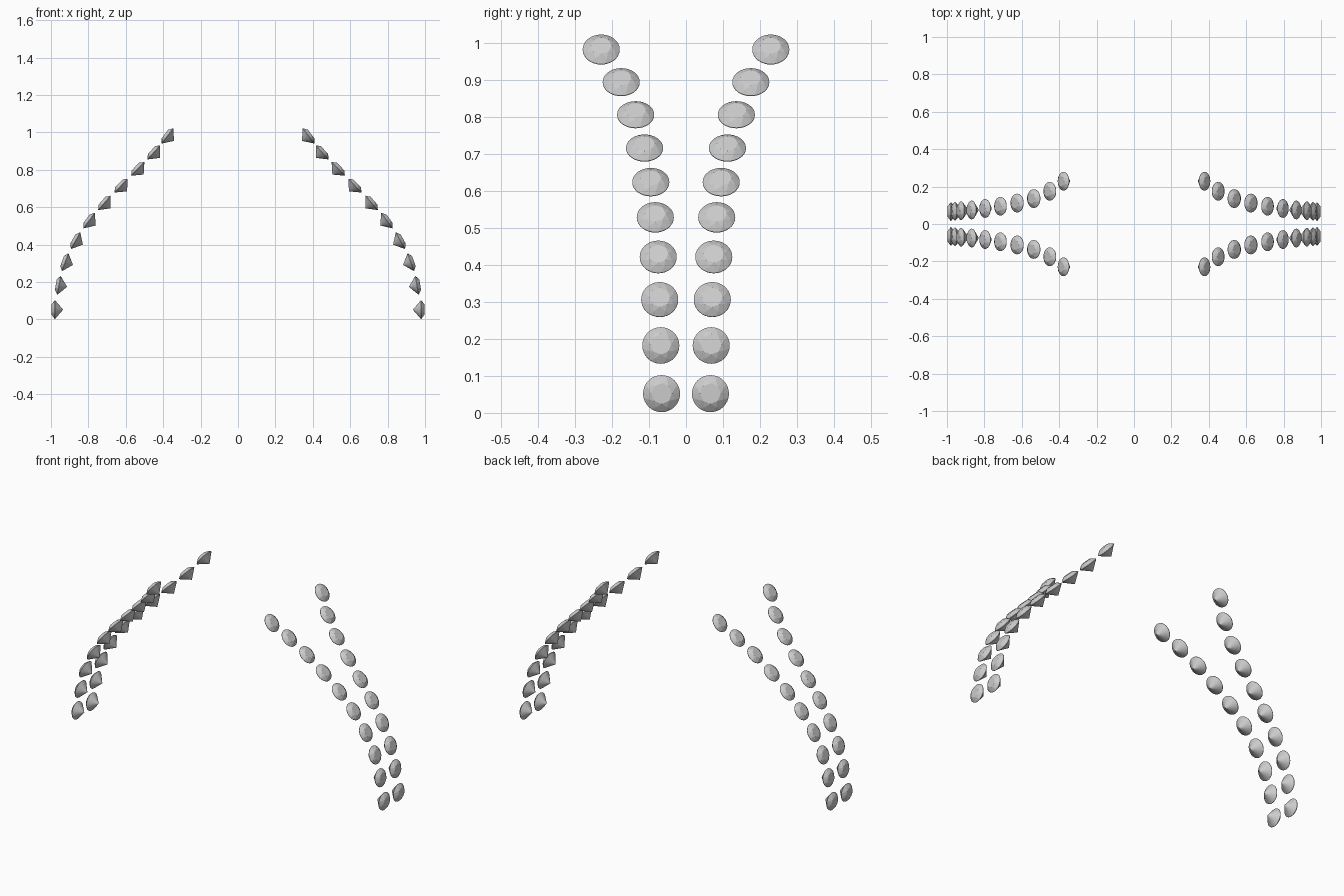
import bpy, bmesh
from math import sin, cos, pi, radians
from mathutils import Vector

if "Cube" in bpy.data.objects:
    bpy.data.objects.remove(bpy.data.objects["Cube"])

R = 0.05  # girdle radius

# gem girdle centres (x, y, z) and outward tilt in degrees for one strand, bottom to top
STRAND = [
    (0.979, 0.066, 0.052, 0), (0.957, 0.068, 0.182, 10), (0.924, 0.071, 0.306, 20),
    (0.868, 0.075, 0.421, 29), (0.796, 0.083, 0.528, 36), (0.714, 0.095, 0.623, 41),
    (0.625, 0.112, 0.715, 44), (0.536, 0.136, 0.805, 44), (0.450, 0.175, 0.893, 42),
    (0.377, 0.229, 0.981, 37)]


def ring(bm, n, r, z, offset=0.0):
    for i in range(n):
        a = 2 * pi * (i + offset) / n
        bm.verts.new((R * r * cos(a), R * r * sin(a), R * z))


def brilliant_mesh():
    # round brilliant cut: table, crown, girdle, pavilion and culet wrapped by a hull
    bm = bmesh.new()
    ring(bm, 8, 0.56, 0.35)
    ring(bm, 8, 0.80, 0.20, 0.5)
    ring(bm, 32, 1.0, 0.02)
    ring(bm, 32, 1.0, -0.02)
    bm.verts.new((0, 0, -0.88 * R))
    bmesh.ops.convex_hull(bm, input=bm.verts[:])
    bmesh.ops.dissolve_limit(bm, angle_limit=radians(1), verts=bm.verts[:], edges=bm.edges[:])
    bmesh.ops.recalc_face_normals(bm, faces=bm.faces[:])
    me = bpy.data.meshes.new("gem")
    bm.to_mesh(me)
    bm.free()
    return me


gem = brilliant_mesh()

# four mirrored strands of gems, tables facing outward
for side, sx in (("right", 1), ("left", -1)):
    for face, sy in (("front", -1), ("back", 1)):
        for i, (x, y, z, tilt) in enumerate(STRAND):
            ob = bpy.data.objects.new(f"gem_{side}_{face}_{i + 1}", gem)
            t = radians(tilt)
            normal = Vector((sx * cos(t), 0, sin(t)))
            ob.rotation_euler = normal.to_track_quat('Z', 'Y').to_euler()
            ob.location = (sx * x, sy * y, z)
            bpy.context.collection.objects.link(ob)
